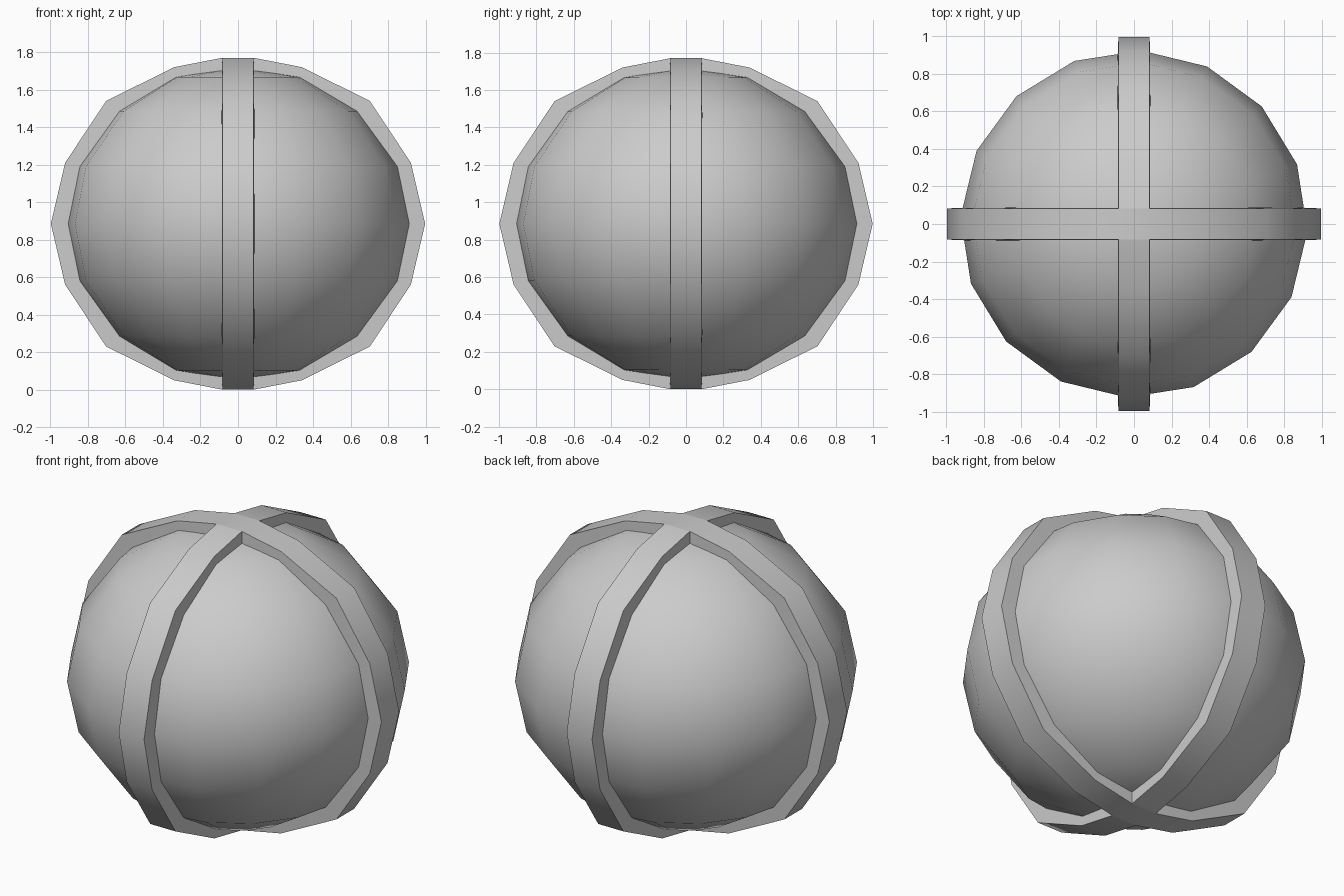
import bpy, bmesh, math

if "Cube" in bpy.data.objects:
    bpy.data.objects.remove(bpy.data.objects["Cube"])

MID = 0.885  # height of the equator


def finish(bm, name):
    bmesh.ops.recalc_face_normals(bm, faces=bm.faces[:])
    me = bpy.data.meshes.new(name)
    bm.to_mesh(me)
    bm.free()
    ob = bpy.data.objects.new(name, me)
    bpy.context.collection.objects.link(ob)
    bpy.ops.object.select_all(action='DESELECT')
    ob.select_set(True)
    bpy.context.view_layer.objects.active = ob
    bpy.ops.object.shade_smooth_by_angle(angle=math.radians(35))
    return ob


# Ball: 16-sided lathe of a slightly flattened profile
def make_ball():
    half = [(0.926, 0), (0.863, 0.305), (0.65, 0.6), (0.345, 0.782)]
    prof = [(r, -z) for r, z in half[:0:-1]] + half
    bm = bmesh.new()
    rings = []
    for r, z in prof:
        ring = []
        for i in range(16):
            a = math.radians(22.5 * i - 2.4)
            ring.append(bm.verts.new((r * math.cos(a), r * math.sin(a), MID + z)))
        rings.append(ring)
    for lo, hi in zip(rings, rings[1:]):
        for i in range(16):
            j = (i + 1) % 16
            bm.faces.new((lo[i], lo[j], hi[j], hi[i]))
    for ring, s in ((rings[0], -1), (rings[-1], 1)):
        pole = bm.verts.new((0, 0, MID + s * 0.835))
        for i in range(16):
            bm.faces.new((ring[i], ring[(i + 1) % 16], pole))
    return finish(bm, "ball")


# Raised band: faceted hoop around the ball, slightly narrower on the outside
def make_band(name, turn, skip_caps):
    q = [(0.998, 0), (0.922, 0.325), (0.703, 0.655), (0.34, 0.835), (0.083, 0.885)]
    top = q + [(-x, z) for x, z in q[::-1]]
    outline = top + [(x, -z) for x, z in top[-2:0:-1]]
    bm = bmesh.new()
    loops = []
    for s, w in ((1, -0.083), (1, 0.083), (0.88, 0.088), (0.88, -0.088)):
        loop = []
        for x, z in outline:
            p = (x * s, w) if not turn else (-w, x * s)
            loop.append(bm.verts.new((p[0], p[1], MID + z * s)))
        loops.append(loop)
    n = len(outline)
    for k in range(4):
        a, b = loops[k], loops[(k + 1) % 4]
        for i in range(n):
            j = (i + 1) % n
            # the crossing squares belong to the other band
            if skip_caps and abs(outline[i][0]) < 0.1 and abs(outline[j][0]) < 0.1:
                continue
            bm.faces.new((a[i], a[j], b[j], b[i]))
    return finish(bm, name)


make_ball()
make_band("band_across", False, False)
make_band("band_front_to_back", True, True)
